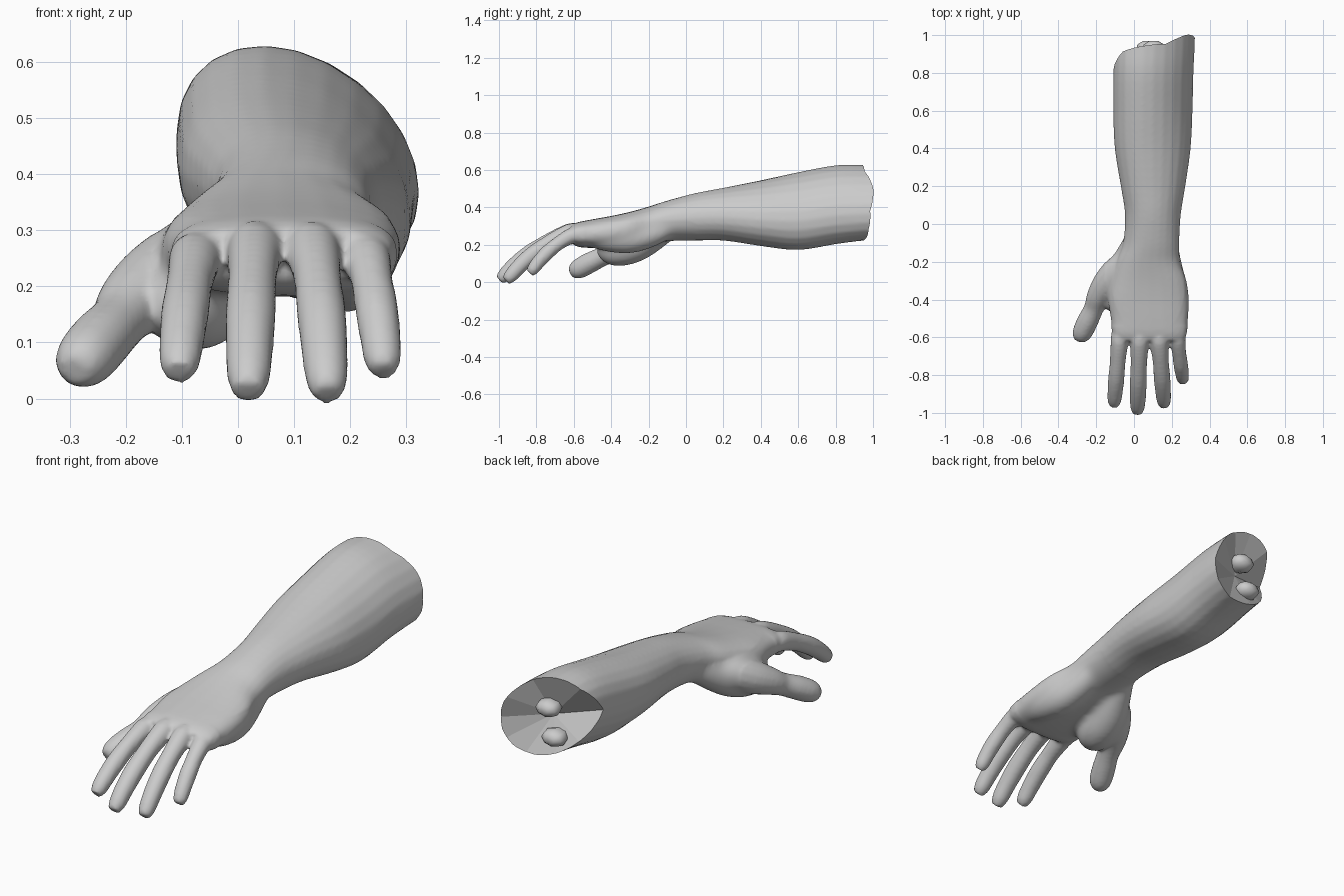
import bpy, bmesh, math
from mathutils import Vector

if "Cube" in bpy.data.objects:
    bpy.data.objects.remove(bpy.data.objects["Cube"])

skin = bpy.data.materials.new("plain_grey")
skin.diffuse_color = (0.6, 0.6, 0.6, 1)
skin.use_nodes = True
skin.node_tree.nodes["Principled BSDF"].inputs["Base Color"].default_value = skin.diffuse_color
UP = Vector((0, 0, 1))


def smooth_path(rows, steps=4):
    """Catmull-Rom interpolation of equal-length tuples."""
    out = []
    for i in range(len(rows) - 1):
        p0, p1, p2, p3 = (rows[max(i - 1, 0)], rows[i], rows[i + 1],
                          rows[min(i + 2, len(rows) - 1)])
        for s in range(steps):
            t = s / steps
            out.append(tuple(.5 * (2 * b + (c - a) * t + (2 * a - 5 * b + 4 * c - d) * t * t
                                   + (3 * b - a - 3 * c + d) * t ** 3)
                             for a, b, c, d in zip(p0, p1, p2, p3)))
    return out + [rows[-1]]


def loft(bm, rings, sides=12, straight=False):
    """Closed tube through rings (x, y, z, half width, half height, tilt, squareness)."""
    pts = [Vector(r[:3]) for r in rings]
    loops = []
    for i, r in enumerate(rings):
        w, h, tilt, p = (tuple(r[3:]) + (r[3], 0, 1)[len(r) - 4:])
        d = Vector((0, -1, 0)) if straight else \
            (pts[min(i + 1, len(pts) - 1)] - pts[max(i - 1, 0)]).normalized()
        side = UP.cross(d).normalized()
        top = d.cross(side)
        loop = []
        for k in range(sides):
            t = 2 * math.pi * k / sides
            c, s = math.cos(t), math.sin(t + tilt)
            c = math.copysign(abs(c) ** p, c)
            s = math.copysign(abs(s) ** p, s)
            loop.append(bm.verts.new(pts[i] + side * w * c + top * h * s))
        loops.append(loop)
    for a, b in zip(loops, loops[1:]):
        for k in range(sides):
            j = (k + 1) % sides
            bm.faces.new((a[k], a[j], b[j], b[k]))
    bm.faces.new(loops[0][::-1])
    bm.faces.new(loops[-1])


def to_object(bm, name):
    bmesh.ops.recalc_face_normals(bm, faces=bm.faces)
    me = bpy.data.meshes.new(name)
    bm.to_mesh(me)
    bm.free()
    ob = bpy.data.objects.new(name, me)
    bpy.context.collection.objects.link(ob)
    me.materials.append(skin)
    return ob


bm = bmesh.new()

# forearm, wrist and palm: y, left, right, bottom, top, tilt, squareness
sections = [
    (1.10, -.10, .325, .23, .625, -.30, 1), (.95, -.105, .322, .222, .628, -.30, 1),
    (.80, -.110, .315, .203, .625, -.28, 1), (.60, -.110, .310, .172, .588, -.25, 1),
    (.40, -.102, .300, .193, .545, -.20, 1), (.20, -.070, .272, .222, .505, -.12, 1),
    (.05, -.048, .248, .222, .476, -.05, 1), (-.10, -.058, .240, .218, .436, 0, .95),
    (-.20, -.095, .246, .200, .404, 0, .9), (-.30, -.122, .280, .188, .376, 0, .82),
    (-.40, -.138, .292, .182, .354, 0, .78), (-.50, -.125, .288, .182, .336, 0, .75),
    (-.58, -.115, .280, .190, .320, 0, .72), (-.62, -.095, .264, .215, .302, 0, .75),
]
loft(bm, [((l + r) / 2, y, (b + t) / 2, (r - l) / 2, (t - b) / 2, tilt, p)
          for y, l, r, b, t, tilt, p in smooth_path(sections)], 24, True)

# palm pads at the thumb and the little finger side
thumb_pad = [(.02, -.06, .31, .06), (-.015, -.16, .255, .08), (-.05, -.25, .208, .092),
             (-.07, -.33, .185, .098), (-.085, -.40, .178, .088), (-.09, -.46, .20, .05)]
edge_pad = [(.17, -.08, .31, .06), (.175, -.18, .262, .072), (.19, -.30, .235, .082),
            (.20, -.42, .238, .076), (.20, -.52, .245, .055)]
for pad in (thumb_pad, edge_pad):
    loft(bm, smooth_path(pad), 16)

# fingers: base x, tip x, tip y, tip z, thickness
fingers = [(-.075, -.106, -.960, .046, .041), (.030, .018, -.998, .012, .043),
           (.132, .160, -.963, .008, .042), (.228, .260, -.835, .048, .037)]
bend = [(-.25, .02, 1.0), (0, 0, 1.16), (.14, .06, 1.12), (.36, .22, 1.02), (.60, .45, 1.06),
        (.80, .70, 1.0), (.93, .90, .90), (1.0, 1.0, .62)]
for bx, tx, ty, tz, r in fingers:
    by, bz = -.60, (.268 if 0 < bx < .2 else .25)
    loft(bm, smooth_path([(bx + (tx - bx) * a, by + (ty - by) * a, bz + (tz - bz) * s, r * k)
                          for a, s, k in bend], 3), 14)

# thumb
loft(bm, smooth_path([
    (-.01, -.17, .28, .06), (-.075, -.24, .245, .082), (-.14, -.315, .205, .079),
    (-.188, -.385, .170, .064), (-.212, -.445, .138, .053), (-.243, -.51, .106, .056),
    (-.268, -.563, .077, .055), (-.283, -.595, .060, .046), (-.291, -.615, .050, .028)], 3), 14)

# merge into one soft surface
arm = to_object(bm, "arm")
mod = arm.modifiers.new("merge", "REMESH")
mod.mode = "VOXEL"
mod.voxel_size = .009
mod = arm.modifiers.new("soften", "SMOOTH")
mod.factor = .5
mod.iterations = 7


def bake():
    graph = bpy.context.evaluated_depsgraph_get()
    me = bpy.data.meshes.new_from_object(arm.evaluated_get(graph))
    arm.modifiers.clear()
    arm.data = me
    me.materials.clear()
    me.materials.append(skin)
    return me


# extra softening where the pads flow into the palm and wrist
mesh = bake()
bm = bmesh.new()
bm.from_mesh(mesh)
palm = [v for v in bm.verts if -.54 < v.co.y < .05 and v.co.x > -.15 and v.co.z < .32]
for _ in range(20):
    bmesh.ops.smooth_vert(bm, verts=palm, factor=.5,
                          use_axis_x=True, use_axis_y=True, use_axis_z=True)
bm.to_mesh(mesh)
bm.free()

# hollow faceted cut at the elbow end, its rim slanting back on the left
apex = Vector((.11, .875, .41))
outline = [(.07, .945, .625), (.17, .955, .595), (.275, 1.0, .495), (.322, .985, .38),
           (.285, .97, .29), (.20, .95, .235), (.05, .94, .222), (-.06, .89, .30),
           (-.11, .80, .46), (-.05, .91, .58)]
bm = bmesh.new()
centre = bm.verts.new(apex)
rim = [bm.verts.new(apex + (Vector(p) - apex) * 1.2) for p in outline]
back = [bm.verts.new((v.co.x, 1.4, v.co.z)) for v in rim]
n = len(rim)
for k in range(n):
    j = (k + 1) % n
    bm.faces.new((rim[k], rim[j], centre))
    bm.faces.new((rim[k], rim[j], back[j], back[k]))
bm.faces.new(back)
cutter = to_object(bm, "end_cutter")
cutter.hide_render = True
mod = arm.modifiers.new("cut", "BOOLEAN")
mod.operation = "DIFFERENCE"
mod.object = cutter
mod.solver = "EXACT"

# smooth skin with a flat faceted cut
mesh = bake()
for f in mesh.polygons:
    f.material_index = 0
    f.use_smooth = not (f.center.y > .72 and f.normal.y > .25)
bpy.data.objects.remove(cutter)

# two bone stumps
for name, x, z in (("upper_bone", .105, .460), ("lower_bone", .072, .322)):
    bm = bmesh.new()
    loft(bm, [(x, .968, z, .026, .018), (x, .95, z, .054, .036), (x, .915, z, .062, .043),
              (x, .87, z, .040, .030), (x, .82, z, .032, .026)], 8, True)
    bone = to_object(bm, name)
    for f in bone.data.polygons:
        f.use_smooth = True
